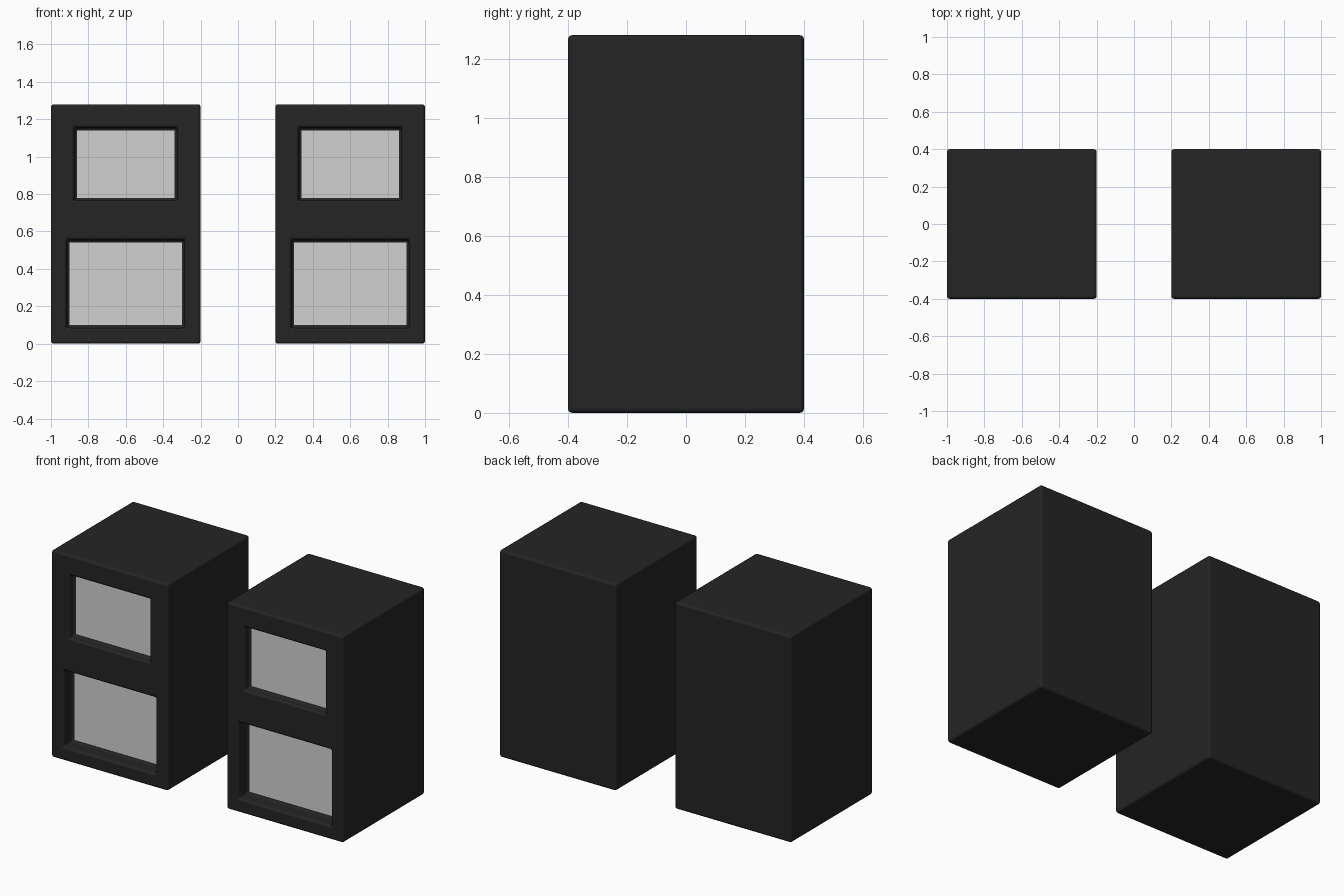
import bpy, bmesh, math

cube = bpy.data.objects.get("Cube")
if cube:
    bpy.data.objects.remove(cube, do_unlink=True)


def material(name, value, roughness):
    mat = bpy.data.materials.new(name)
    mat.use_nodes = True
    color = (value, value, value, 1)
    mat.diffuse_color = color
    bsdf = mat.node_tree.nodes["Principled BSDF"]
    bsdf.inputs["Base Color"].default_value = color
    bsdf.inputs["Roughness"].default_value = roughness
    return mat


black = material("black cabinet", 0.018, 0.6)
grey = material("light grey panel", 0.64, 0.5)

WIDTH, DEPTH, HEIGHT = 0.8, 0.8, 1.28
BEVEL = 0.015
SPLIT = 0.665
# Panel half width, bottom, top and recess depth
LOWER = (0.30, 0.10, 0.54, 0.085)
UPPER = (0.26, 0.78, 1.14, 0.045)


def recess(bm, face, half, bottom, top, depth):
    """Shrink a front face to the opening and push it back as a grey panel."""
    bmesh.ops.inset_individual(bm, faces=[face], thickness=0.05)
    middle = face.calc_center_median().z
    for v in face.verts:
        v.co.x = math.copysign(half + BEVEL, v.co.x)
        v.co.z = top + BEVEL if v.co.z > middle else bottom - BEVEL
    floor = bmesh.ops.extrude_discrete_faces(bm, faces=[face])["faces"][0]
    for v in floor.verts:
        v.co.y += depth
    floor.material_index = 1


def cabinet(name, x):
    bm = bmesh.new()
    bmesh.ops.create_cube(bm, size=1)
    for v in bm.verts:
        v.co.x *= WIDTH
        v.co.y *= DEPTH
        v.co.z = (v.co.z + 0.5) * HEIGHT
    # Divide the front between the two openings
    bmesh.ops.bisect_plane(bm, geom=bm.verts[:] + bm.edges[:] + bm.faces[:],
                           plane_co=(0, 0, SPLIT), plane_no=(0, 0, 1))
    bm.normal_update()
    for face in [f for f in bm.faces if f.normal.y < -0.9]:
        is_upper = face.calc_center_median().z > SPLIT
        recess(bm, face, *(UPPER if is_upper else LOWER))
    bmesh.ops.recalc_face_normals(bm, faces=bm.faces[:])

    mesh = bpy.data.meshes.new(name)
    bm.to_mesh(mesh)
    bm.free()
    mesh.materials.append(black)
    mesh.materials.append(grey)
    obj = bpy.data.objects.new(name, mesh)
    obj.location.x = x
    bpy.context.collection.objects.link(obj)

    # Softly rounded edges, kept black around the panels
    for poly in mesh.polygons:
        poly.use_smooth = True
    bevel = obj.modifiers.new("rounded edges", "BEVEL")
    bevel.width = BEVEL
    bevel.segments = 3
    bevel.limit_method = "ANGLE"
    bevel.angle_limit = math.radians(40)
    bevel.material = 0
    bevel.harden_normals = True


cabinet("left_speaker_cabinet", 0.6)
cabinet("right_speaker_cabinet", -0.6)
